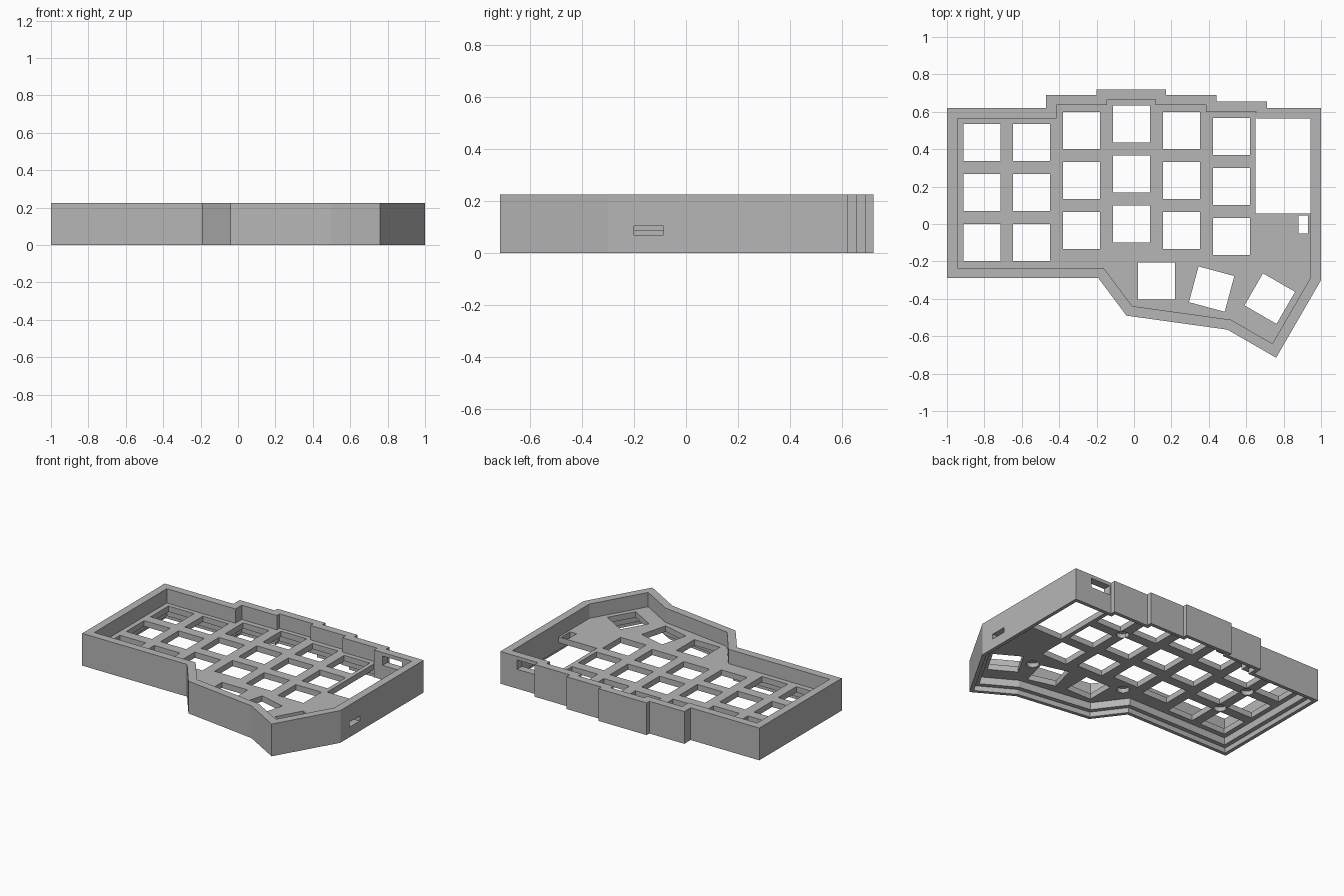
import bpy, bmesh, math
from mathutils import Vector, Matrix

cube = bpy.data.objects.get("Cube")
if cube:
    bpy.data.objects.remove(cube, do_unlink=True)

GREY = (0.47, 0.47, 0.47, 1)
mat = bpy.data.materials.new("plain grey")
mat.use_nodes = True
mat.diffuse_color = GREY
mat.node_tree.nodes["Principled BSDF"].inputs["Base Color"].default_value = GREY

HEIGHT, PLATE_TOP, PLATE_BOTTOM = 0.225, 0.125, 0.085
WALL = 0.055

# Clockwise outline of the case seen from above
OUTLINE = [(-1, .62), (-.47, .62), (-.47, .69), (-.2, .69), (-.2, .72),
           (.17, .72), (.17, .69), (.44, .69), (.44, .655), (.71, .655),
           (.71, .62), (1, .62), (1, -.3), (.76, -.715), (.5, -.565),
           (-.04, -.49), (-.19, -.29), (-1, -.29)]


def inset(points, d):
    """Move every side of a clockwise outline inward by d."""
    result = []
    for i, p in enumerate(points):
        a, b, c = Vector(points[i - 1]), Vector(p), Vector(points[(i + 1) % len(points)])
        u, v = (b - a).normalized(), (c - b).normalized()
        n, m = Vector((u.y, -u.x)), Vector((v.y, -v.x))
        result.append(b + (n + m) * d / (1 + n.dot(m)))
    return result


def add_prism(bm, points, z0, z1):
    low = [bm.verts.new((p[0], p[1], z0)) for p in points]
    face = bm.faces.new(low)
    top = bmesh.ops.extrude_face_region(bm, geom=[face])["geom"]
    verts = [g for g in top if isinstance(g, bmesh.types.BMVert)]
    bmesh.ops.translate(bm, verts=verts, vec=(0, 0, z1 - z0))


def rect(cx, cy, w, h, angle=0):
    turn = Matrix.Rotation(math.radians(angle), 2)
    corners = [(-1, -1), (1, -1), (1, 1), (-1, 1)]
    return [Vector((cx, cy)) + turn @ Vector((x * w / 2, y * h / 2)) for x, y in corners]


def circle(cx, cy, r, n=24):
    return [(cx + r * math.cos(k * math.tau / n), cy + r * math.sin(k * math.tau / n))
            for k in range(n)]


def make(name, prisms):
    bm = bmesh.new()
    for points, z0, z1 in prisms:
        add_prism(bm, points, z0, z1)
    bmesh.ops.recalc_face_normals(bm, faces=bm.faces)
    mesh = bpy.data.meshes.new(name)
    bm.to_mesh(mesh)
    bm.free()
    mesh.materials.append(mat)
    obj = bpy.data.objects.new(name, mesh)
    bpy.context.collection.objects.link(obj)
    return obj


def cut(obj, prisms):
    """Subtract a group of separate prisms and keep the finished mesh."""
    cutter = make("cutter", prisms)
    cutter.hide_render = True
    mod = obj.modifiers.new("cut", "BOOLEAN")
    mod.operation, mod.solver, mod.object = "DIFFERENCE", "EXACT", cutter
    graph = bpy.context.evaluated_depsgraph_get()
    mesh = bpy.data.meshes.new_from_object(obj.evaluated_get(graph))
    obj.modifiers.clear()
    obj.data = mesh
    bpy.data.objects.remove(cutter, do_unlink=True)


# Outer wall, with a wider step around the bottom opening for a base cover
wall = make("case_wall", [(OUTLINE, 0, HEIGHT)])
cut(wall, [(inset(OUTLINE, WALL), -.1, HEIGHT + .1)])
cut(wall, [(inset(OUTLINE, .025), -.1, .035)])

# Connector port in the back wall and switch slot in the side wall
cut(wall, [(rect(.795, .6, .15, .2), .135, .2),
           (rect(.97, -.143, .15, .115), .07, .105)])

# Key plate, its edge set slightly into the wall
plate = make("key_plate", [(inset(OUTLINE, WALL - .006), PLATE_BOTTOM, PLATE_TOP)])

# Staggered key columns and the fanned thumb keys
KEY, PITCH = .198, .267
columns = [(-.812, .435), (-.547, .435), (-.28, .5), (-.013, .535), (.255, .5), (.522, .468)]
keys = [rect(x, y - row * PITCH, KEY, KEY) for x, y in columns for row in range(3)]
keys += [rect(.12, -.306, KEY, KEY), rect(.415, -.348, KEY, KEY, -15),
         rect(.726, -.399, KEY, KEY, -30)]
cut(plate, [(k, 0, HEIGHT) for k in keys])

# Controller bay and the small side switch window
cut(plate, [(rect(.9, .43, .5, .75), 0, HEIGHT),
            (rect(.905, -.002, .05, .095), 0, HEIGHT)])

# Blind screw holes under the plate
screws = [(.387, .35), (.585, -.3), (-.06, -.18), (-.68, .302), (-.68, .035)]
cut(plate, [(circle(x, y, .04), 0, PLATE_BOTTOM + .03) for x, y in screws])
